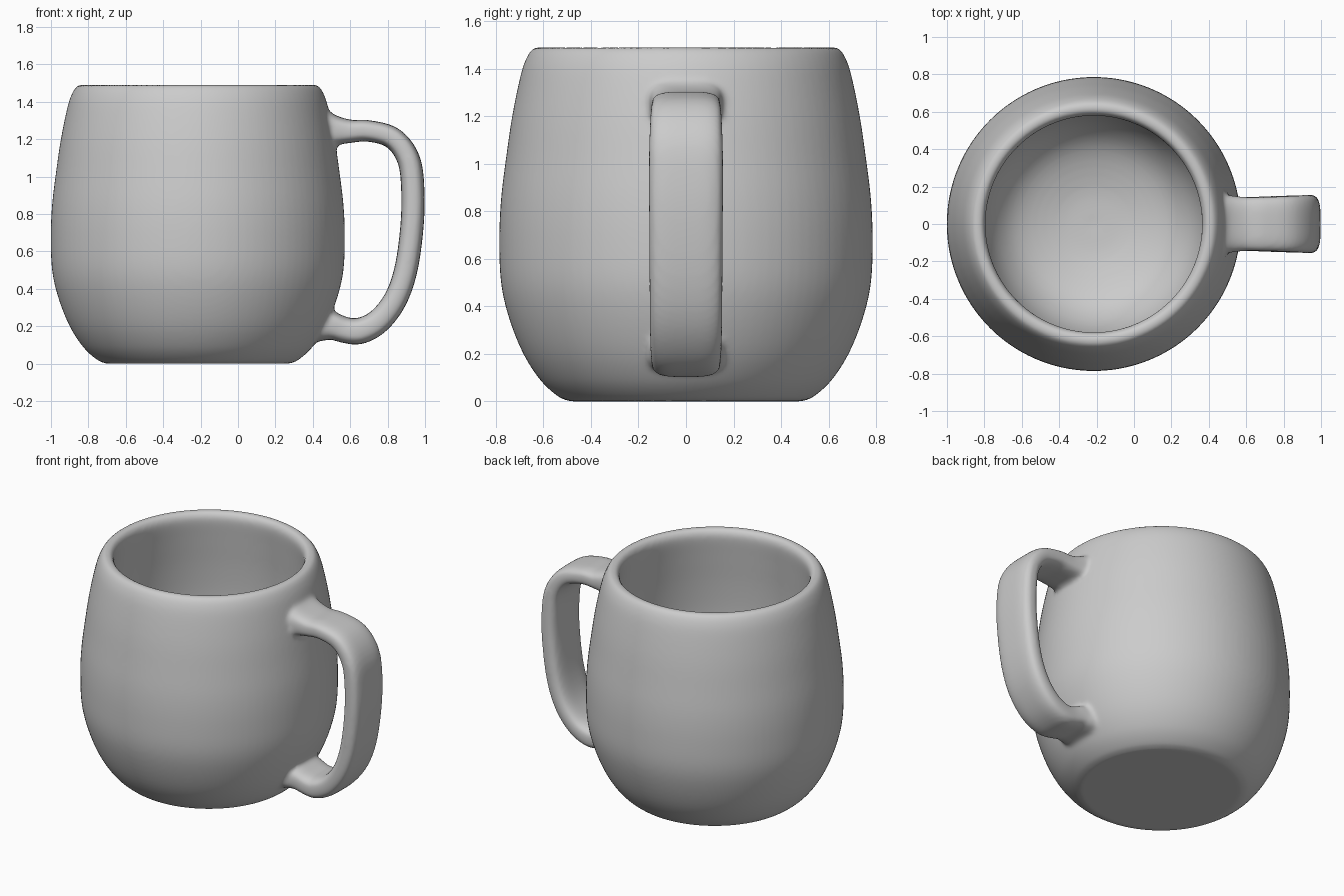
import bpy, bmesh, math
from mathutils import Vector

if "Cube" in bpy.data.objects:
    bpy.data.objects.remove(bpy.data.objects["Cube"])

CX = -0.215  # axis of the mug body
SEG = 96


def spline(points, steps):
    """Catmull-Rom interpolation through tuples of any length."""
    pts = [Vector(p) for p in points]
    pts = [2 * pts[0] - pts[1]] + pts + [2 * pts[-1] - pts[-2]]
    out = []
    for a, b, c, d in zip(pts, pts[1:], pts[2:], pts[3:]):
        for i in range(steps):
            t = i / steps
            out.append(0.5 * (2 * b + (c - a) * t + (2 * a - 5 * b + 4 * c - d) * t * t
                              + (3 * b - a - 3 * c + d) * t ** 3))
    return out + [pts[-2]]


def skin(name, rings):
    """Bridge closed rings of equal size and cap both ends."""
    bm = bmesh.new()
    loops = [[bm.verts.new(p) for p in ring] for ring in rings]
    n = len(loops[0])
    for a, b in zip(loops, loops[1:]):
        for i in range(n):
            j = (i + 1) % n
            bm.faces.new((a[i], a[j], b[j], b[i]))
    bm.faces.new(loops[0])
    bm.faces.new(loops[-1])
    bmesh.ops.recalc_face_normals(bm, faces=bm.faces)
    mesh = bpy.data.meshes.new(name)
    bm.to_mesh(mesh)
    bm.free()
    obj = bpy.data.objects.new(name, mesh)
    bpy.context.collection.objects.link(obj)
    return obj


def power(v, e):
    return math.copysign(abs(v) ** e, v)


# Mug body: outer wall, rounded rim, inner wall and bowl floor as (radius, z)
profile = spline([
    (0.49, 0.0), (0.535, 0.018), (0.61, 0.085), (0.685, 0.2), (0.745, 0.35), (0.779, 0.5),
    (0.786, 0.68), (0.779, 0.85), (0.757, 1.03), (0.732, 1.2), (0.697, 1.37),
    (0.672, 1.445), (0.645, 1.484), (0.612, 1.491), (0.588, 1.472), (0.579, 1.43),
    (0.592, 1.3), (0.613, 1.1), (0.625, 0.9), (0.62, 0.7), (0.59, 0.5),
    (0.52, 0.33), (0.40, 0.21), (0.2, 0.14), (0.01, 0.125)], 4)
mug = skin("mug", [[(CX + r * math.cos(2 * math.pi * i / SEG), r * math.sin(2 * math.pi * i / SEG), z)
                    for i in range(SEG)] for r, z in profile])

# Handle: path stations as (x, z, half thickness, half width), flared into the wall
path = spline([
    (0.43, 1.25, 0.10, 0.16), (0.48, 1.25, 0.095, 0.158), (0.52, 1.246, 0.08, 0.152),
    (0.60, 1.242, 0.062, 0.144), (0.70, 1.244, 0.057, 0.145), (0.83, 1.205, 0.058, 0.15),
    (0.913, 1.09, 0.061, 0.155), (0.935, 0.92, 0.062, 0.156), (0.929, 0.72, 0.062, 0.155),
    (0.897, 0.5, 0.062, 0.154), (0.84, 0.34, 0.063, 0.153), (0.75, 0.225, 0.066, 0.15),
    (0.65, 0.174, 0.07, 0.146), (0.57, 0.18, 0.069, 0.144), (0.51, 0.20, 0.073, 0.15),
    (0.46, 0.205, 0.082, 0.158), (0.40, 0.205, 0.088, 0.162)], 5)
rings = []
for k, (x, z, ht, hw) in enumerate(path):
    a, b = path[max(k - 1, 0)], path[min(k + 1, len(path) - 1)]
    tangent = Vector((b[0] - a[0], 0, b[1] - a[1])).normalized()
    normal = Vector((-tangent.z, 0, tangent.x))
    angles = [2 * math.pi * i / 40 for i in range(40)]
    rings.append([Vector((x, 0, z)) + normal * ht * power(math.cos(t), 0.6)
                  + Vector((0, hw * power(math.sin(t), 0.55), 0)) for t in angles])
handle = skin("handle", rings)

# Fuse body and handle into one soft clay-like surface
handle.select_set(True)
mug.select_set(True)
bpy.context.view_layer.objects.active = mug
bpy.ops.object.join()
remesh = mug.modifiers.new("fuse", 'REMESH')
remesh.mode = 'VOXEL'
remesh.voxel_size = 0.014
remesh.use_smooth_shade = True
soften = mug.modifiers.new("soften", 'SMOOTH')
soften.factor = 0.5
soften.iterations = 8
